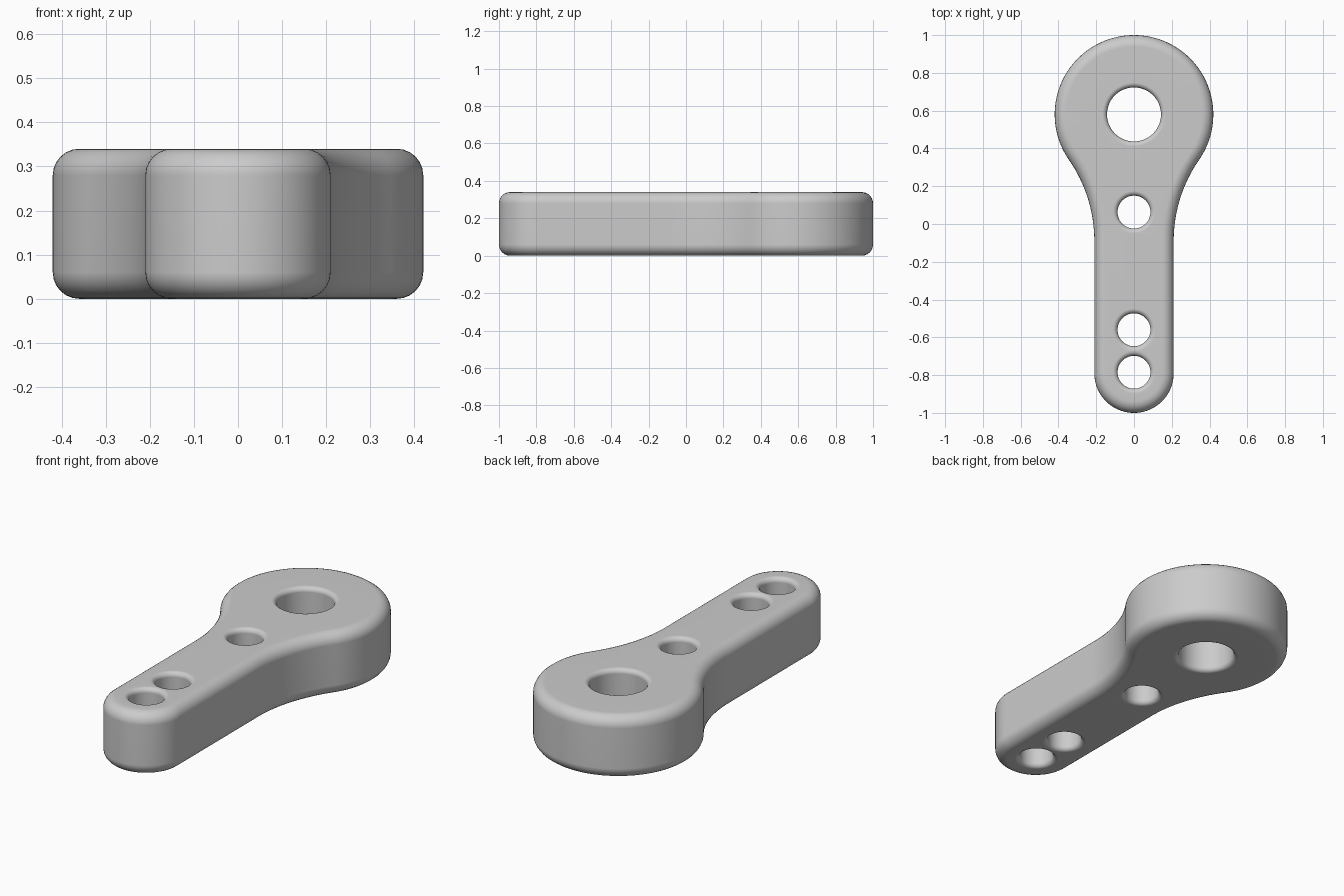
import bpy, bmesh
from math import sin, cos, pi, atan2, hypot
from mathutils import Vector

if "Cube" in bpy.data.objects:
    bpy.data.objects.remove(bpy.data.objects["Cube"])

HEIGHT = 0.34
HEAD_Y, HEAD_R = 0.58, 0.42
TAIL_Y, TAIL_R = -0.79, 0.21
FILLET_Y, FILLET_R = -0.09, 0.754
STEPS = 6


def arc(cx, cy, r, start, end, n, facing=1):
    """Points of an arc, each paired with its outward direction."""
    out = []
    for i in range(n + 1):
        a = start + (end - start) * i / n
        d = Vector((cos(a), sin(a)))
        out.append((Vector((cx, cy)) + d * r, d * facing))
    return out


def wall(bm, outline, radius):
    """Vertical wall whose top and bottom edges roll over by radius."""
    levels = []
    for i in range(STEPS + 1):
        a = pi / 2 * i / STEPS
        levels.append((radius * (1 - sin(a)), radius * (1 - cos(a))))
    levels += [(inset, HEIGHT - z) for inset, z in reversed(levels)]
    rings = [[bm.verts.new((*(p - d * inset), z)) for p, d in outline]
             for inset, z in levels]
    for low, high in zip(rings, rings[1:]):
        for i in range(len(outline)):
            j = (i + 1) % len(outline)
            bm.faces.new((low[i], low[j], high[j], high[i]))


# Outer silhouette: round tail, straight shank, flared neck, round head
fillet_x = TAIL_R + FILLET_R
join = atan2(FILLET_Y - HEAD_Y, fillet_x)
side = arc(0, TAIL_Y, TAIL_R, -pi / 2, 0, 20)
side += arc(fillet_x, FILLET_Y, FILLET_R, pi, pi + join, 16, -1)
side += arc(0, HEAD_Y, HEAD_R, join, pi / 2, 40)[1:]
mirrored = [(Vector((-p.x, p.y)), Vector((-d.x, d.y)))
            for p, d in reversed(side[1:-1])]

bm = bmesh.new()
wall(bm, side + mirrored, 0.06)

# Pivot hole and three smaller through holes, with softened rims
for y, r in ((HEAD_Y, 0.143), (0.063, 0.087), (-0.56, 0.087), (-0.785, 0.087)):
    wall(bm, arc(0, y, r, 0, 2 * pi, 48, -1)[:-1], 0.025)

# Flat top and bottom faces around the holes
for z in (0, HEIGHT):
    rim = [e for e in bm.edges if e.is_boundary
           and all(abs(v.co.z - z) < 0.001 for v in e.verts)]
    bmesh.ops.triangle_fill(bm, edges=rim, use_beauty=True,
                            normal=(0, 0, 1 if z else -1))
bmesh.ops.recalc_face_normals(bm, faces=bm.faces[:])

mesh = bpy.data.meshes.new("lever_arm")
bm.to_mesh(mesh)
bm.free()
lever = bpy.data.objects.new("lever_arm", mesh)
bpy.context.collection.objects.link(lever)

# Plain grey finish
grey = bpy.data.materials.new("plain_grey")
grey.use_nodes = True
color = (0.6, 0.6, 0.6, 1)
grey.diffuse_color = color
grey.node_tree.nodes["Principled BSDF"].inputs["Base Color"].default_value = color
mesh.materials.append(grey)

# Smooth shading that keeps the large flat faces flat
bpy.context.view_layer.objects.active = lever
lever.select_set(True)
bpy.ops.object.shade_smooth_by_angle(angle=pi / 6)
normals = lever.modifiers.new("flat_face_normals", "WEIGHTED_NORMAL")
normals.keep_sharp = True
